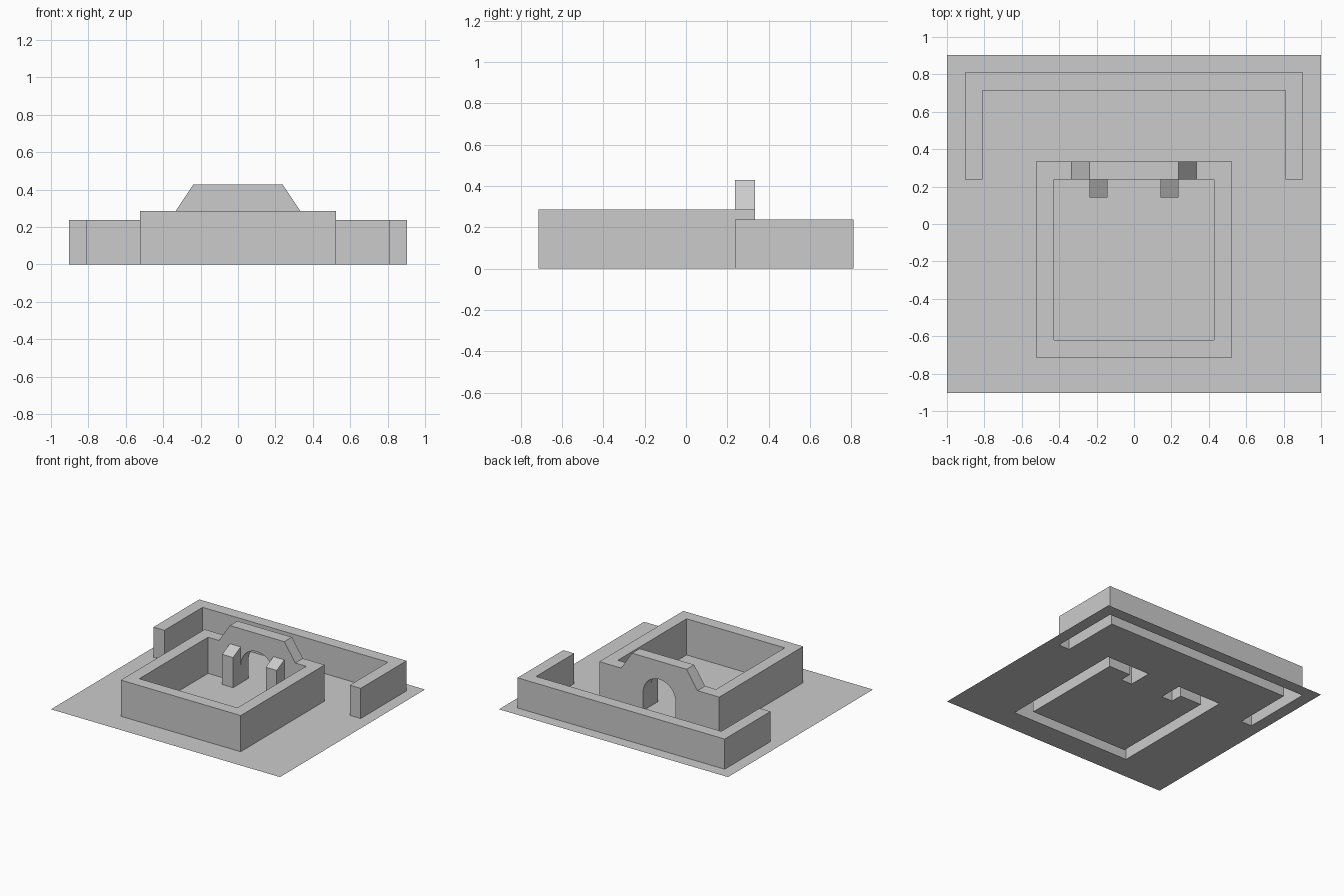
import bpy
import bmesh
import math

cube = bpy.data.objects.get("Cube")
if cube:
    bpy.data.objects.remove(cube)

U = 1 / 21  # building module: half a wall thickness

stone = bpy.data.materials.new("light_grey_stone")
stone.use_nodes = True
colour = (0.6, 0.6, 0.6, 1)
stone.diffuse_color = colour
stone.node_tree.nodes["Principled BSDF"].inputs["Base Color"].default_value = colour


def finish(bm, name):
    """Scale a mesh from modules to units and add it to the scene."""
    bmesh.ops.scale(bm, vec=(U, U, U), verts=bm.verts)
    mesh = bpy.data.meshes.new(name)
    bm.to_mesh(mesh)
    bm.free()
    mesh.materials.append(stone)
    obj = bpy.data.objects.new(name, mesh)
    bpy.context.collection.objects.link(obj)
    return obj


# Footprints, given the distance ax from the centre line
def in_courtyard_wall(ax, y):
    ring = ax < 11 and -15 < y < 7 and not (ax < 9 and -13 < y < 5)
    doorway = ax < 3 and y > 5
    pier = 3 < ax < 5 and 3 < y < 5
    return (ring and not doorway) or pier


def in_outer_wall(ax, y):
    return ax < 19 and 5 < y < 17 and not (ax < 17 and y < 15)


def anywhere(ax, y):
    return not in_courtyard_wall(ax, y) and not in_outer_wall(ax, y)


half = [3, 5, 7, 9, 11, 17, 19, 21]
XS = [-x for x in reversed(half)] + half
YS = [-19, -15, -13, 3, 5, 7, 15, 17, 19]


def plan(inside):
    """Flat faces for every plan cell that passes the footprint test."""
    bm = bmesh.new()
    for x0, x1 in zip(XS, XS[1:]):
        for y0, y1 in zip(YS, YS[1:]):
            if inside(abs(x0 + x1) / 2, (y0 + y1) / 2):
                corners = ((x0, y0), (x1, y0), (x1, y1), (x0, y1))
                bm.faces.new([bm.verts.new((x, y, 0)) for x, y in corners])
    bmesh.ops.remove_doubles(bm, verts=bm.verts, dist=0.01)
    return bm


def raise_walls(inside, height):
    """Extrude a footprint into walls that are open underneath."""
    bm = plan(inside)
    base = bm.faces[:]
    new = bmesh.ops.extrude_face_region(bm, geom=base)["geom"]
    top = [v for v in new if isinstance(v, bmesh.types.BMVert)]
    bmesh.ops.translate(bm, verts=top, vec=(0, 0, height))
    bmesh.ops.delete(bm, geom=[f for f in base if f.is_valid], context="FACES_ONLY")
    bmesh.ops.recalc_face_normals(bm, faces=bm.faces)
    up = next(f for f in bm.faces if f.calc_center_median().z > height - 0.1)
    if up.normal.z < 0:
        bmesh.ops.reverse_faces(bm, faces=bm.faces)
    return bm


# Ground, left open beneath the walls
finish(plan(anywhere), "ground")

# Outer wall around the back
finish(raise_walls(in_outer_wall, 5), "outer_wall")

# Courtyard wall and the two sloped piers
bm = raise_walls(in_courtyard_wall, 6)
for v in bm.verts:
    if v.co.z > 5 and abs(v.co.y - 3) < 0.1 and abs(v.co.x) < 6:
        v.co.z = 5
# Open the joints where the gateway takes over
hidden = []
for f in bm.faces:
    c = f.calc_center_median()
    if 5.1 < c.y < 6.9 and (abs(c.x) < 3.1 or (abs(c.x) < 7 and c.z > 5.9)):
        hidden.append(f)
bmesh.ops.delete(bm, geom=hidden, context="FACES")
finish(bm, "courtyard_wall")

# Gateway: trapezoid gable over a round arch
STEPS = 24
arc = [(3 * math.cos(math.pi * i / STEPS), 3 + 3 * math.sin(math.pi * i / STEPS))
       for i in range(STEPS + 1)]
gable = [(-7, 6), (-5, 9), (5, 9), (7, 6)]
bm = bmesh.new()


def strip(path):
    """Faces across the wall thickness along an open path."""
    for (x0, z0), (x1, z1) in zip(path, path[1:]):
        ends = ((x0, 5, z0), (x0, 7, z0), (x1, 7, z1), (x1, 5, z1))
        bm.faces.new([bm.verts.new(p) for p in ends])


strip(gable)
strip([(3, 0)] + arc + [(-3, 0)])
outline = gable + [(3, 6)] + arc + [(-3, 6)]
for y, loop in ((7, outline), (5, outline[::-1])):
    bm.faces.new([bm.verts.new((x, y, z)) for x, z in loop])
bmesh.ops.remove_doubles(bm, verts=bm.verts, dist=0.001)
bmesh.ops.recalc_face_normals(bm, faces=bm.faces)
if max(bm.faces, key=lambda f: f.calc_center_median().z).normal.z < 0:
    bmesh.ops.reverse_faces(bm, faces=bm.faces)
gateway = finish(bm, "arched_gateway")
bpy.ops.object.select_all(action="DESELECT")
gateway.select_set(True)
bpy.context.view_layer.objects.active = gateway
bpy.ops.object.shade_smooth_by_angle(angle=math.radians(30))
